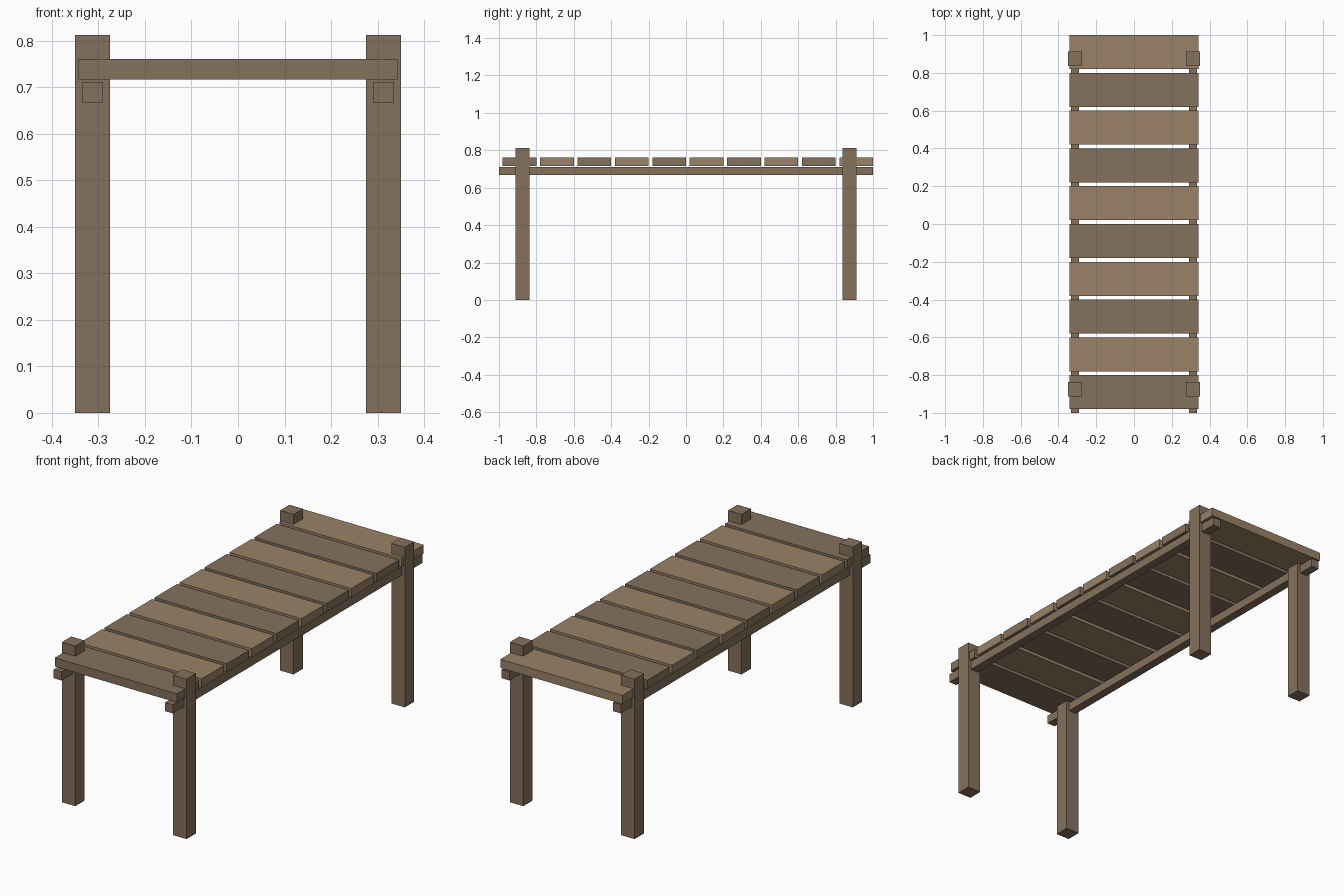
import bpy

if "Cube" in bpy.data.objects:
    bpy.data.objects.remove(bpy.data.objects["Cube"])


def make_material(name, color):
    mat = bpy.data.materials.new(name)
    mat.diffuse_color = (*color, 1.0)
    mat.use_nodes = True
    mat.node_tree.nodes["Principled BSDF"].inputs["Base Color"].default_value = mat.diffuse_color
    return mat


def box(name, center, size, mat):
    bpy.ops.mesh.primitive_cube_add(size=1, location=center)
    obj = bpy.context.object
    obj.name = name
    obj.scale = size
    bpy.ops.object.transform_apply(location=False, rotation=False, scale=True)
    obj.data.materials.append(mat)
    return obj


dark_wood = make_material("dark_wood", (0.235, 0.165, 0.107))
light_wood = make_material("light_wood", (0.328, 0.223, 0.136))

# Corner posts, rising a little above the deck, and the long rails under it
for sx, side in ((-1, "left"), (1, "right")):
    for sy, end in ((-1, "front"), (1, "back")):
        box(f"{end}_{side}_post", (sx * 0.3125, sy * 0.875, 0.40625),
            (0.075, 0.075, 0.8125), dark_wood)
    box(f"{side}_rail", (sx * 0.3125, 0, 0.689), (0.044, 2.0, 0.044), dark_wood)

# Deck planks, alternating in tone from front to back
PLANKS = 10
for i in range(PLANKS):
    box(f"deck_plank_{i + 1}", (0, -0.89 + 0.2 * i, 0.739),
        (0.685, 0.18, 0.044), light_wood if i % 2 else dark_wood)
